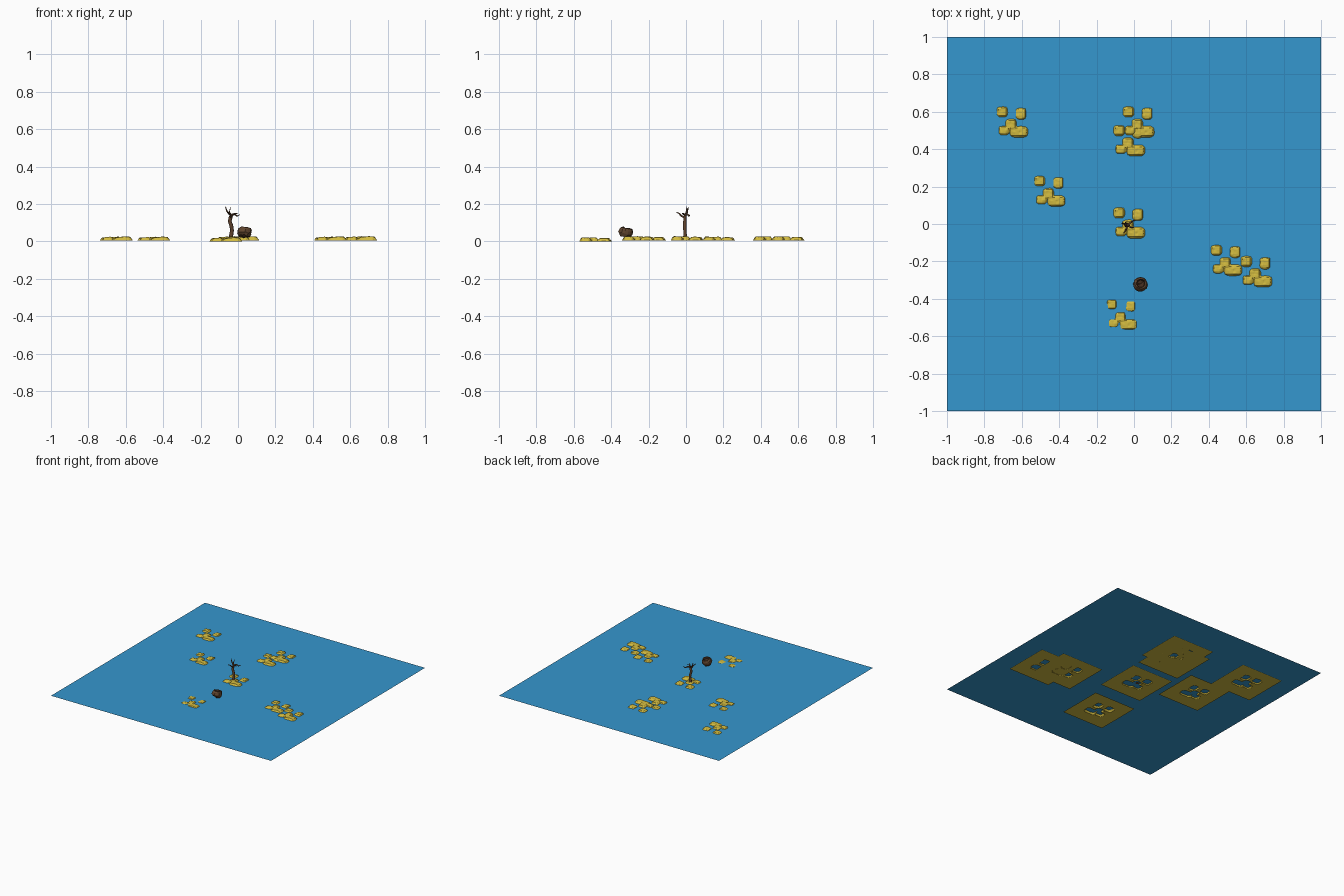
import bpy, bmesh, math, random
from mathutils import Vector, Matrix, noise

if "Cube" in bpy.data.objects:
    bpy.data.objects.remove(bpy.data.objects["Cube"])

random.seed(3)


def material(name, rgb):
    m = bpy.data.materials.new(name)
    m.diffuse_color = (*rgb, 1)
    m.use_nodes = True
    m.node_tree.nodes["Principled BSDF"].inputs["Base Color"].default_value = m.diffuse_color
    return m


BLUE = material("water blue", (0.036, 0.31, 0.62))
SAND = material("sand yellow", (0.64, 0.49, 0.05))
BARK = material("bark brown", (0.11, 0.052, 0.025))
RIND = material("stump brown", (0.12, 0.06, 0.028))
DARK = material("hollow dark brown", (0.055, 0.025, 0.013))


def add_object(name, bm, *mats):
    me = bpy.data.meshes.new(name)
    bm.to_mesh(me)
    bm.free()
    ob = bpy.data.objects.new(name, me)
    bpy.context.collection.objects.link(ob)
    for m in mats:
        me.materials.append(m)
    return ob


# water sheet
WATER_Z = 0.013
bm = bmesh.new()
bmesh.ops.create_grid(bm, x_segments=1, y_segments=1, size=1,
                      matrix=Matrix.Translation((0, 0, WATER_Z)))
add_object("water", bm, BLUE)

# sand sheets under the water; flat-topped mounds break the surface
# mound: x, y, half width, half depth, height
MOUNDS = [(-0.055, 0.060, 0.031, 0.030, 0.017),
          (0.045, 0.050, 0.030, 0.033, 0.017),
          (-0.008, -0.008, 0.031, 0.031, 0.019),
          (-0.046, -0.040, 0.030, 0.025, 0.018),
          (0.034, -0.047, 0.051, 0.031, 0.020)]


def sand_height(x, y):
    h = 0
    for mx, my, a, b, top in MOUNDS:
        u, v = (x - mx) / a, (y - my) / b
        t = u ** 4 + v ** 4
        if t < 1:
            ripple = 0.003 * noise.noise(Vector((x * 60, y * 60, 0)))
            h = max(h, (top + ripple + 0.003 * u) * (1 - t * t))
    return h


def sand_patch(i, cx, cy, z):
    bm = bmesh.new()
    bmesh.ops.create_grid(bm, x_segments=56, y_segments=56, size=0.19)
    for v in bm.verts:
        x, y, _ = v.co
        v.co = (x + cx, y + cy, z + sand_height(x, y))
    add_object(f"sand_patch_{i}", bm, SAND)


for i, spot in enumerate([(-0.65, 0.54, 0.005), (0.025, 0.54, 0.006),
                          (-0.025, 0.44, 0.006), (-0.45, 0.17, 0.004),
                          (-0.025, 0.0, 0.0065), (0.495, -0.20, 0.005),
                          (0.655, -0.26, 0.0065), (-0.065, -0.49, 0.0)]):
    sand_patch(i + 1, *spot)


# dead tree: tapered tubes
def limb(name, pts):
    cu = bpy.data.curves.new(name, 'CURVE')
    cu.dimensions = '3D'
    cu.bevel_depth = 1
    cu.bevel_resolution = 1
    cu.use_fill_caps = True
    sp = cu.splines.new('POLY')
    sp.points.add(len(pts) - 1)
    for p, (x, y, z, r) in zip(sp.points, pts):
        p.co = (x, y, z, 1)
        p.radius = r
    cu.materials.append(BARK)
    ob = bpy.data.objects.new(name, cu)
    bpy.context.collection.objects.link(ob)
    bpy.ops.object.select_all(action='DESELECT')
    ob.select_set(True)
    bpy.context.view_layer.objects.active = ob
    bpy.ops.object.convert(target='MESH')


limb("trunk", [(-0.037, -0.005, 0.012, 0.016), (-0.037, -0.005, 0.03, 0.011),
               (-0.032, -0.006, 0.06, 0.010), (-0.036, -0.007, 0.085, 0.010),
               (-0.044, -0.006, 0.108, 0.010), (-0.040, -0.005, 0.128, 0.010),
               (-0.032, -0.004, 0.147, 0.008)])
limb("branch_left", [(-0.036, -0.004, 0.138, 0.006), (-0.050, 0.0, 0.150, 0.005),
                     (-0.060, 0.004, 0.163, 0.004), (-0.067, 0.004, 0.186, 0.002)])
limb("branch_right", [(-0.034, -0.004, 0.142, 0.006), (-0.018, 0.008, 0.146, 0.005),
                      (-0.006, 0.016, 0.136, 0.004), (0.010, 0.020, 0.143, 0.002)])
limb("branch_front", [(-0.036, -0.006, 0.128, 0.006), (-0.040, -0.025, 0.136, 0.005),
                      (-0.046, -0.036, 0.150, 0.004), (-0.056, -0.050, 0.156, 0.002)])
limb("branch_side", [(-0.034, -0.006, 0.142, 0.005), (-0.018, -0.018, 0.150, 0.004),
                     (0.000, -0.020, 0.148, 0.002)])
limb("branch_back", [(-0.036, -0.004, 0.140, 0.005), (-0.046, 0.008, 0.156, 0.003),
                     (-0.040, 0.012, 0.184, 0.0015)])

# hollow floating stump: lathe of a rough bowl (radius, height), tilted to the back
PROFILE = [(0.0, -0.026), (0.028, -0.024), (0.038, -0.008), (0.037, 0.010),
           (0.031, 0.022), (0.024, 0.024), (0.019, 0.012), (0.0, 0.006)]
SIDES = 14
bm = bmesh.new()
rings = []
for r, z in PROFILE:
    ring = []
    for k in range(SIDES):
        a = math.tau * k / SIDES
        wob = 1 + random.uniform(-0.07, 0.07)
        ring.append(bm.verts.new((r * wob * math.cos(a), r * wob * math.sin(a),
                                  z + (random.uniform(-0.004, 0.004) if r else 0))))
    rings.append(ring)
for j in range(len(rings) - 1):
    for k in range(SIDES):
        n = (k + 1) % SIDES
        f = bm.faces.new((rings[j][k], rings[j][n], rings[j + 1][n], rings[j + 1][k]))
        f.material_index = int(j >= 5)
bmesh.ops.remove_doubles(bm, verts=bm.verts, dist=0.0005)
stump = add_object("hollow_stump", bm, RIND, DARK)
stump.location = (0.035, -0.322, 0.050)
stump.rotation_euler = (math.radians(-12), math.radians(8), 0.3)
